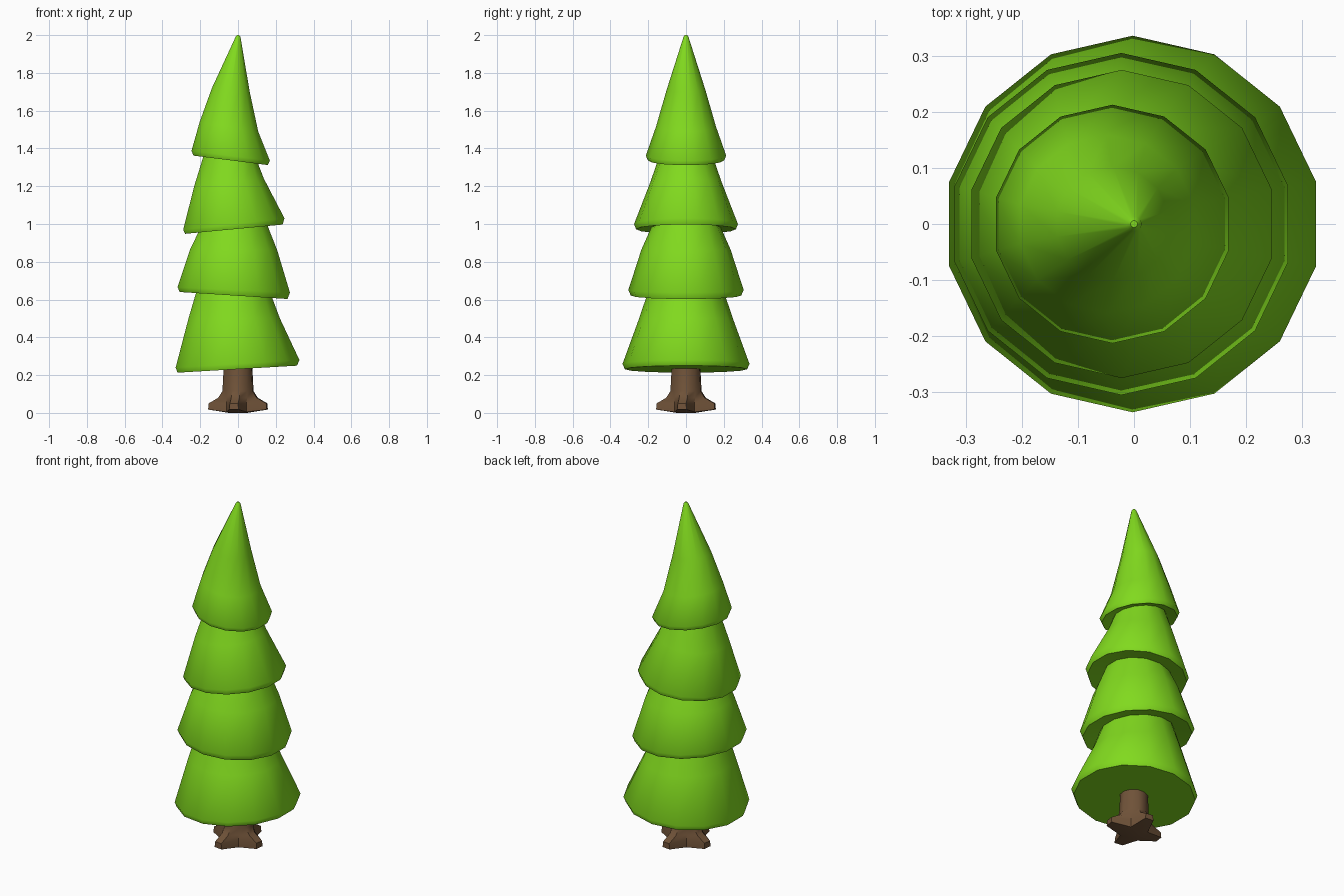
import bpy, bmesh, math

if "Cube" in bpy.data.objects:
    bpy.data.objects.remove(bpy.data.objects["Cube"])


def material(name, rgb):
    m = bpy.data.materials.new(name)
    m.diffuse_color = (*rgb, 1)
    m.use_nodes = True
    m.node_tree.nodes["Principled BSDF"].inputs["Base Color"].default_value = m.diffuse_color
    return m


def loft(name, rings, mat, angle):
    """Skin a list of equal-length closed rings, capping both ends."""
    bm = bmesh.new()
    loops = [[bm.verts.new(p) for p in ring] for ring in rings]
    n = len(loops[0])
    for a, b in zip(loops, loops[1:]):
        for i in range(n):
            j = (i + 1) % n
            bm.faces.new((a[i], a[j], b[j], b[i]))
    bm.faces.new(loops[0][::-1])
    bm.faces.new(loops[-1])
    bmesh.ops.recalc_face_normals(bm, faces=bm.faces[:])
    me = bpy.data.meshes.new(name)
    bm.to_mesh(me)
    bm.free()
    ob = bpy.data.objects.new(name, me)
    bpy.context.collection.objects.link(ob)
    me.materials.append(mat)
    bpy.ops.object.select_all(action='DESELECT')
    ob.select_set(True)
    bpy.context.view_layer.objects.active = ob
    bpy.ops.object.shade_smooth_by_angle(angle=math.radians(angle))
    return ob


SIDES = 14


def tilted_ring(xl, zl, xr, zr):
    """14-sided ring whose front silhouette runs from (xl, zl) to (xr, zr)."""
    cx, cz = (xl + xr) / 2, (zl + zr) / 2
    k = math.cos(math.pi / SIDES)
    hx, hz = (xr - xl) / 2 / k, (zr - zl) / 2 / k
    pts = []
    for i in range(SIDES):
        a = math.pi / 2 + 2 * math.pi * i / SIDES
        pts.append((cx + hx * math.cos(a), hx * math.sin(a), cz + hz * math.cos(a)))
    return pts


# Foliage: crooked stacked tiers, each skirt = underside edge, rim, bend, top
tiers = [
    [(-.320, .213, .312, .250), (-.330, .240, .325, .280),
     (-.262, .50, .222, .50), (-.215, .66, .175, .625)],
    [(-.308, .640, .262, .603), (-.320, .665, .275, .637),
     (-.252, .87, .208, .86), (-.205, .965, .153, 1.00)],
    [(-.280, .948, .236, .997), (-.290, .970, .246, 1.030),
     (-.232, 1.20, .137, 1.24), (-.178, 1.375, .100, 1.335)],
    [(-.236, 1.362, .158, 1.312), (-.246, 1.388, .169, 1.335),
     (-.203, 1.54, .107, 1.49), (-.138, 1.72, .062, 1.70),
     (-.013, 1.99, .013, 1.99), (-.006, 2.0, .006, 2.0)],
]
rings = [tilted_ring(*r) for tier in tiers for r in tier]
loft("foliage", rings, material("leaf_green", (.22, .70, .013)), 50)


# Trunk: round post flaring into four roots
def trunk_ring(z_tip, z_valley, tip, valley, spread):
    pts = []
    for k in range(4):
        a = math.radians(-8 + 90 * k)
        for da, r, z in ((-spread, tip, z_tip), (spread, tip, z_tip),
                         (45, valley, z_valley)):
            t = a + math.radians(da)
            pts.append((r * math.cos(t), r * math.sin(t), z))
    return pts


trunk = [
    trunk_ring(.000, .000, .05, .05, 15),
    trunk_ring(.018, .005, .158, .075, 9),
    trunk_ring(.050, .050, .156, .076, 8),
    trunk_ring(.080, .080, .105, .078, 12),
    trunk_ring(.115, .115, .083, .080, 15),
    trunk_ring(.270, .270, .075, .075, 15),
]
loft("trunk", trunk, material("bark_brown", (.16, .085, .04)), 40)
